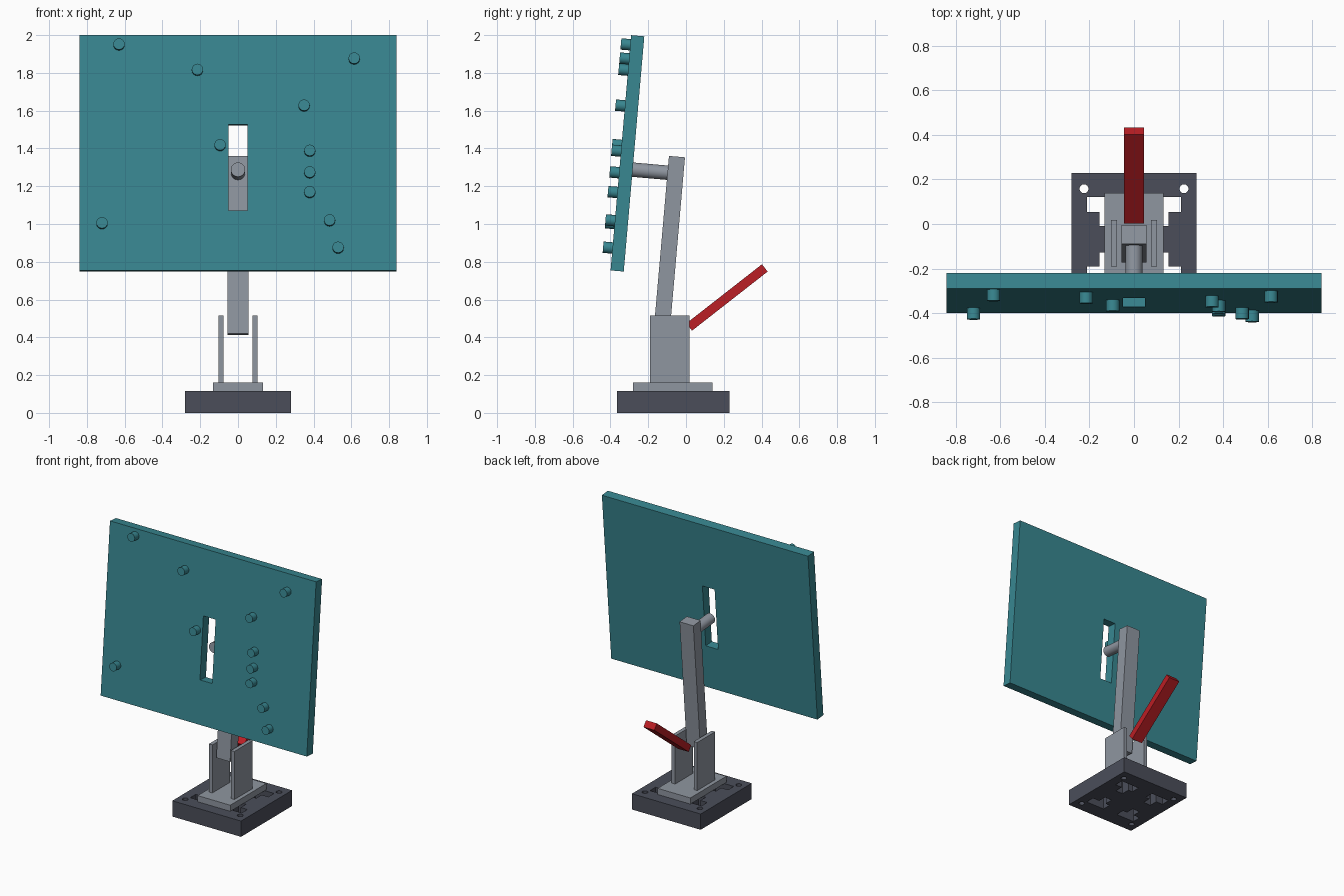
import bpy
from math import radians
from mathutils import Matrix, Vector

if "Cube" in bpy.data.objects:
    bpy.data.objects.remove(bpy.data.objects["Cube"], do_unlink=True)

TILT = radians(-5)


def material(name, rgb):
    mat = bpy.data.materials.new(name)
    mat.use_nodes = True
    mat.diffuse_color = (*rgb, 1)
    mat.node_tree.nodes["Principled BSDF"].inputs["Base Color"].default_value = (*rgb, 1)
    return mat


teal = material("teal", (0.04, 0.242, 0.283))
red = material("red", (0.50, 0.013, 0.018))
grey = material("light grey", (0.275, 0.305, 0.352))
slate = material("dark slate", (0.07, 0.076, 0.102))


def finish(name, mat):
    ob = bpy.context.object
    ob.name = name
    if mat:
        ob.data.materials.append(mat)
    return ob


def box(name, center, size, mat=None, tilt=0):
    bpy.ops.mesh.primitive_cube_add(size=1, location=center)
    ob = finish(name, mat)
    ob.data.transform(Matrix.Diagonal((*size, 1)))
    ob.rotation_euler.x = tilt
    return ob


def rod(name, center, radius, length, mat=None, tilt=0, sides=24):
    bpy.ops.mesh.primitive_cylinder_add(vertices=sides, radius=radius, depth=length, location=center)
    ob = finish(name, mat)
    ob.rotation_euler.x = tilt
    bpy.ops.object.shade_smooth_by_angle()
    return ob


def cut(target, cutter):
    """Subtract the cutter from the target, then discard it."""
    cutter.hide_render = True
    mod = target.modifiers.new("cut", "BOOLEAN")
    mod.operation = "DIFFERENCE"
    mod.solver = "EXACT"
    mod.object = cutter
    bpy.context.view_layer.objects.active = target
    bpy.ops.object.modifier_apply(modifier=mod.name)
    bpy.data.objects.remove(cutter, do_unlink=True)


# Base block with stepped openings and corner screw holes
BASE_Y = -0.068
base = box("base", (0, BASE_Y, 0.058), (0.56, 0.594, 0.116), slate)
for sx in (-1, 1):
    for sy in (-1, 1):
        cut(base, box("cutter", (sx * 0.135, BASE_Y + sy * 0.155, 0.06), (0.15, 0.066, 0.3)))
        cut(base, box("cutter", (sx * 0.125, BASE_Y + sy * 0.122, 0.06), (0.06, 0.126, 0.3)))
        cut(base, rod("cutter", (sx * 0.224, BASE_Y + sy * 0.226, 0.06), 0.02, 0.3))

# Plinth and the two upright bracket plates
box("plinth", (0, -0.07, 0.138), (0.266, 0.42, 0.046), grey)
for side, sx in (("left", 1), ("right", -1)):
    box(side + "_bracket", (sx * 0.09, -0.086, 0.336), (0.028, 0.208, 0.358), grey)

# Leaning post, its connecting rod and the lever
box("post", (0, -0.089, 0.886), (0.112, 0.085, 0.945), grey, TILT)
rod("connecting_rod", (0, -0.184, 1.279), 0.038, 0.2, grey, TILT + radians(90))
box("lever", (0, 0.217, 0.611), (0.088, 0.508, 0.049), red, radians(38))

# Tilted board with a slot through it
board_center = Vector((0, -0.31, 1.374))
lean = Matrix.Rotation(TILT, 3, "X")
board = box("board", board_center, (1.68, 0.07, 1.25), teal, TILT)
cut(board, box("cutter", board_center + lean @ Vector((0, 0, -0.079)), (0.1, 0.3, 0.458), None, TILT))

# Round pegs on the front of the board: across, height
pegs = [(-0.63, 1.955), (-0.215, 1.82), (0.615, 1.88), (0.35, 1.63), (-0.095, 1.42), (0.38, 1.39),
        (0.38, 1.275), (0.38, 1.17), (0.485, 1.02), (0.53, 0.875), (-0.72, 1.005)]
for x, z in pegs:
    spot = board_center + lean @ Vector((x, -0.055, z - board_center.z - 0.007))
    rod("peg", spot, 0.03, 0.06, teal, TILT + radians(90), 16)
